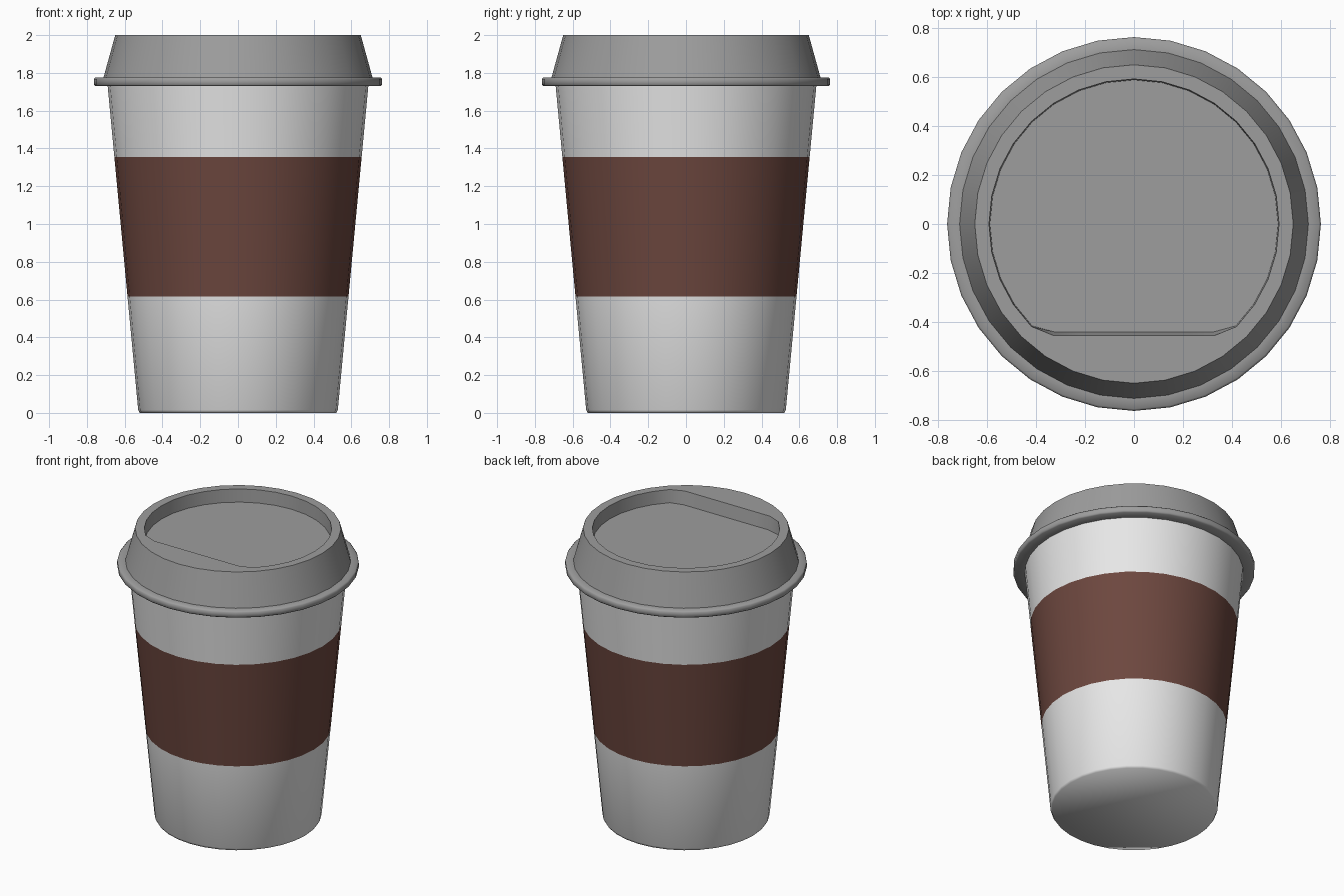
import bpy, bmesh
from math import sin, cos, pi, radians

SIDES = 32

default = bpy.data.objects.get("Cube")
if default:
    bpy.data.objects.remove(default, do_unlink=True)


def material(name, rgb):
    mat = bpy.data.materials.new(name)
    mat.use_nodes = True
    colour = (*rgb, 1)
    mat.diffuse_color = colour
    mat.node_tree.nodes["Principled BSDF"].inputs["Base Color"].default_value = colour
    return mat


def lathe(name, rings, mats, cap_bottom=False, cap_top=False, smooth=50):
    """Skin rings of (radius, z, front limit); the limit flattens the ring's front."""
    bm = bmesh.new()
    loops = []
    for radius, z, limit in rings:
        angles = [2 * pi * i / SIDES for i in range(SIDES)]
        loops.append([bm.verts.new((radius * cos(a), max(radius * sin(a), limit), z))
                      for a in angles])
    for low, high in zip(loops, loops[1:]):
        for i in range(SIDES):
            j = (i + 1) % SIDES
            bm.faces.new((low[i], low[j], high[j], high[i]))
    if cap_bottom:
        bm.faces.new(loops[0][::-1])
    if cap_top:
        bm.faces.new(loops[-1])
    mesh = bpy.data.meshes.new(name)
    bm.to_mesh(mesh)
    bm.free()
    for mat in mats:
        mesh.materials.append(mat)
    obj = bpy.data.objects.new(name, mesh)
    bpy.context.collection.objects.link(obj)
    bpy.ops.object.select_all(action='DESELECT')
    bpy.context.view_layer.objects.active = obj
    obj.select_set(True)
    bpy.ops.object.shade_smooth_by_angle(angle=radians(smooth))
    return obj


paper = material("white paper", (0.8, 0.8, 0.8))
sleeve = material("brown sleeve", (0.152, 0.063, 0.049))
plastic = material("grey plastic", (0.34, 0.34, 0.34))

# Tapered cup, with a printed sleeve band between two loops
SLEEVE_LOW, SLEEVE_HIGH = 0.615, 1.355


def cup_ring(z):
    return (0.527 + 0.164 * z / 1.74, z, -1)


cup = lathe("cup", [(0.52, 0, -1)] + [cup_ring(z) for z in (0.015, SLEEVE_LOW, SLEEVE_HIGH, 1.74)],
            [paper, sleeve], cap_bottom=True, smooth=100)
for face in cup.data.polygons:
    if SLEEVE_LOW < face.center.z < SLEEVE_HIGH:
        face.material_index = 1

# Lid: flange, sloped wall, flat lip, then a recess with a straight front edge
lathe("lid", [
    (0.68, 1.73, -1), (0.755, 1.73, -1), (0.763, 1.738, -1),
    (0.763, 1.768, -1), (0.755, 1.776, -1), (0.712, 1.776, -1),
    (0.65, 2.0, -1),
    (0.592, 2.0, -0.455), (0.588, 1.91, -0.44),
], [plastic], cap_top=True)
